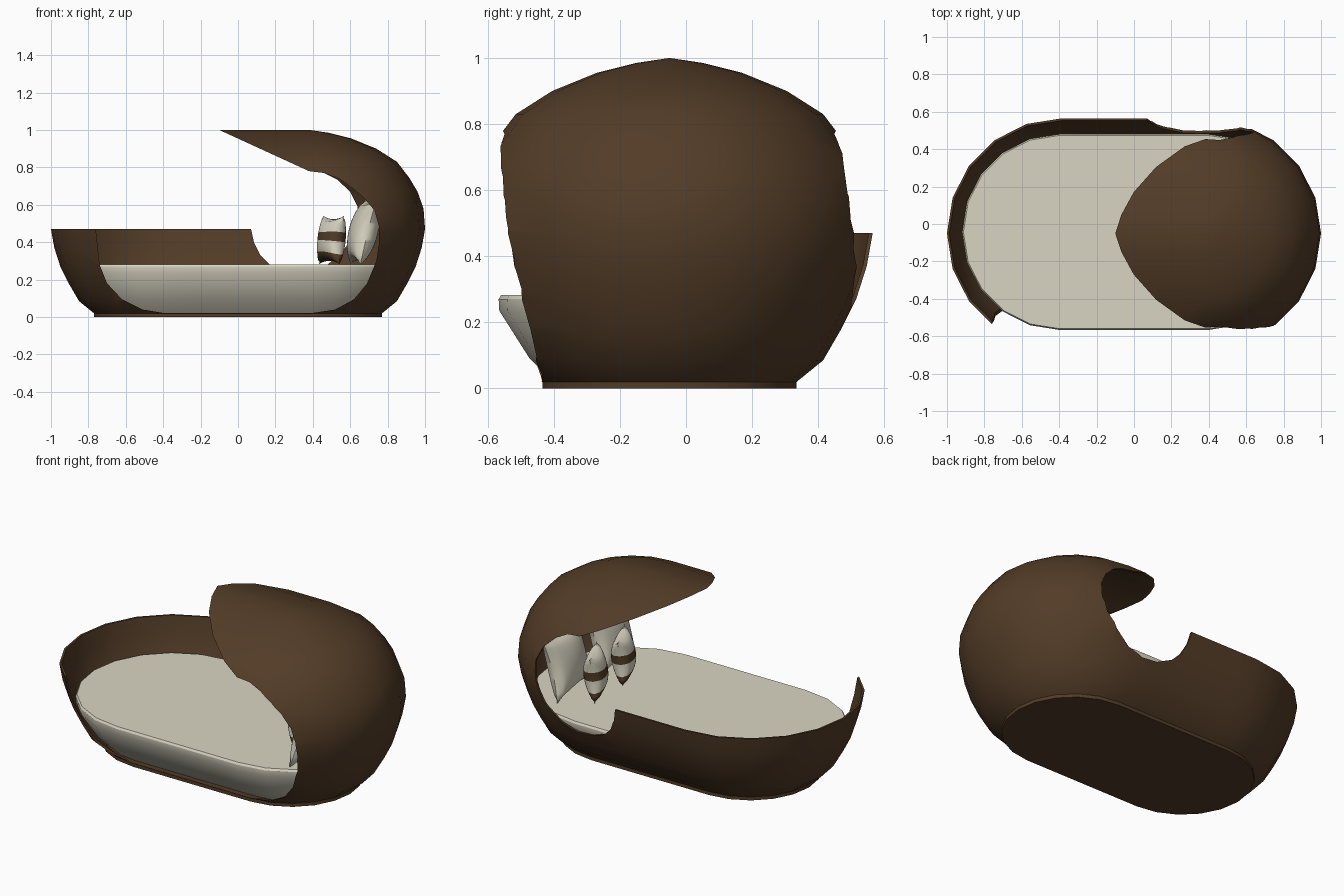
import bpy, bmesh, math
from mathutils import Matrix, Vector

if "Cube" in bpy.data.objects:
    bpy.data.objects.remove(bpy.data.objects["Cube"])

CY = -0.05  # centre line of the pod


def material(name, rgb):
    m = bpy.data.materials.new(name)
    m.diffuse_color = (*rgb, 1)
    m.use_nodes = True
    m.node_tree.nodes["Principled BSDF"].inputs["Base Color"].default_value = m.diffuse_color
    return m


BROWN = material("dark brown", (0.085, 0.045, 0.020))
CREAM = material("cream", (0.70, 0.665, 0.545))


def finish(name, bm, mats, angle=40):
    bmesh.ops.recalc_face_normals(bm, faces=bm.faces)
    me = bpy.data.meshes.new(name)
    bm.to_mesh(me)
    bm.free()
    ob = bpy.data.objects.new(name, me)
    bpy.context.collection.objects.link(ob)
    for m in mats:
        me.materials.append(m)
    if angle:
        smooth(ob, angle)
    return ob


def smooth(ob, angle):
    bpy.ops.object.select_all(action='DESELECT')
    ob.select_set(True)
    bpy.context.view_layer.objects.active = ob
    bpy.ops.object.shade_smooth_by_angle(angle=math.radians(angle))


def stadium(a, r, z, cy, n=10, s=6):
    """Ring of points: two half circles joined by straight sides."""
    pts = []
    for sign in (1, -1):
        for i in range(n + 1):
            t = -math.pi / 2 + math.pi * i / n
            pts.append(Vector((sign * (a + r * math.cos(t)), cy + sign * r * math.sin(t), z)))
        for j in range(1, s):
            pts.append(Vector((sign * a * (1 - 2 * j / s), cy + sign * r, z)))
    return pts


def loft(profile, a, cy, cap_top, cap_bottom):
    bm = bmesh.new()
    rings = [[bm.verts.new(p) for p in stadium(a, r, z, cy)] for r, z in profile]
    n = len(rings[0])
    for lo, hi in zip(rings, rings[1:]):
        for i in range(n):
            bm.faces.new((lo[i], lo[(i + 1) % n], hi[(i + 1) % n], hi[i]))
    if cap_bottom:
        bm.faces.new(rings[0][::-1])
    if cap_top:
        bm.faces.new(rings[-1])
    bmesh.ops.remove_doubles(bm, verts=bm.verts, dist=1e-4)
    return bm


def prism(name, outline, y0, y1):
    bm = bmesh.new()
    f = bm.faces.new([bm.verts.new((x, y0, z)) for x, z in outline])
    res = bmesh.ops.extrude_face_region(bm, geom=[f])
    verts = [v for v in res["geom"] if isinstance(v, bmesh.types.BMVert)]
    bmesh.ops.translate(bm, verts=verts, vec=(0, y1 - y0, 0))
    ob = finish(name, bm, [], 0)
    ob.hide_render = True
    return ob


# Base plate
finish("base_plate", loft([(0.385, 0), (0.385, 0.021)], 0.385, CY, True, True), [BROWN])

# Hooded shell: capsule surface, thickened, then cut by front and back openings
shell_profile = [(0.385, 0.02), (0.465, 0.085), (0.52, 0.18), (0.565, 0.27), (0.597, 0.37),
                 (0.615, 0.47), (0.607, 0.58), (0.575, 0.67), (0.53, 0.745), (0.465, 0.83),
                 (0.355, 0.90), (0.22, 0.955), (0.10, 0.985), (0, 1.0)]
shell = finish("shell", loft(shell_profile, 0.385, CY, False, False), [BROWN], 0)
sol = shell.modifiers.new("thickness", 'SOLIDIFY')
sol.thickness = 0.012
sol.offset = -1

hood = [(0.38, 0.78), (-0.1, 1.0), (-0.318, 1.1), (-2, 1.1), (-2, 0.47)]
front_cut = [(-0.76, 0.47), (-0.74, 0.28), (-0.70, 0.18), (-0.62, 0.095), (-0.51, 0.04), (-0.40, 0.022),
             (0.40, 0.022), (0.52, 0.04), (0.62, 0.095), (0.69, 0.18), (0.74, 0.30),
             (0.755, 0.40), (0.755, 0.48), (0.73, 0.57), (0.67, 0.64), (0.61, 0.69),
             (0.54, 0.74), (0.46, 0.77)] + hood
back_cut = [(0.07, 0.47), (0.085, 0.40), (0.12, 0.33), (0.17, 0.28), (0.26, 0.242), (0.36, 0.235),
            (0.46, 0.265), (0.55, 0.34), (0.61, 0.42), (0.64, 0.51), (0.64, 0.59),
            (0.60, 0.67), (0.53, 0.735), (0.46, 0.77)] + hood
cutters = [prism("front_opening_cutter", front_cut, -2, CY + 0.01),
           prism("back_opening_cutter", back_cut, CY - 0.01, 2)]
for c in cutters:
    b = shell.modifiers.new("opening", 'BOOLEAN')
    b.operation = 'DIFFERENCE'
    b.solver = 'EXACT'
    b.object = c
bpy.context.view_layer.objects.active = shell
for m in list(shell.modifiers):
    bpy.ops.object.modifier_apply(modifier=m.name)
for c in cutters:
    bpy.data.objects.remove(c)
smooth(shell, 40)

# Mattress with tapered sides
finish("mattress", loft([(0.36, 0.022), (0.43, 0.09), (0.522, 0.235), (0.524, 0.27), (0.517, 0.282)],
                        0.395, -0.043, True, True), [CREAM], 30)


def pillow(name, w, h, t, loc, yaw, lean, striped=False):
    """Pinched cushion facing -x, leaning back by lean and turned by yaw."""
    bm = bmesh.new()
    n = 15
    for side in (1, -1):
        g = []
        for j in range(n + 1):
            v = 2 * j / n - 1
            row = []
            for i in range(n + 1):
                u = 2 * i / n - 1
                puff = ((1 - u * u) * (1 - v * v)) ** 0.45
                y = u * w / 2 * (1 - 0.16 * (1 - v * v))
                z = v * h / 2 * (1 - 0.14 * (1 - u * u))
                row.append(bm.verts.new((side * puff * t / 2, y, z)))
            g.append(row)
        for j in range(n):
            brown = striped and (j < 3 or 7 <= j < 10)
            for i in range(n):
                f = bm.faces.new((g[j][i], g[j][i + 1], g[j + 1][i + 1], g[j + 1][i]))
                f.material_index = 1 if brown else 0
    bmesh.ops.remove_doubles(bm, verts=bm.verts, dist=1e-4)
    bm.transform(Matrix.Translation(loc) @ Matrix.Rotation(math.radians(yaw), 4, 'Z')
                 @ Matrix.Rotation(math.radians(lean), 4, 'Y'))
    finish(name, bm, [CREAM, BROWN], 60)


# Large pillows against the hood, small striped cushions in front
for side, y in (("back", 0.16), ("front", -0.25)):
    pillow("large_pillow_" + side, 0.40, 0.36, 0.15, (0.67, y, 0.455), 8, 14)
for side, y in (("back", 0.13), ("front", -0.13)):
    pillow("striped_cushion_" + side, 0.25, 0.26, 0.13, (0.50, y, 0.412), 26, 6, True)
